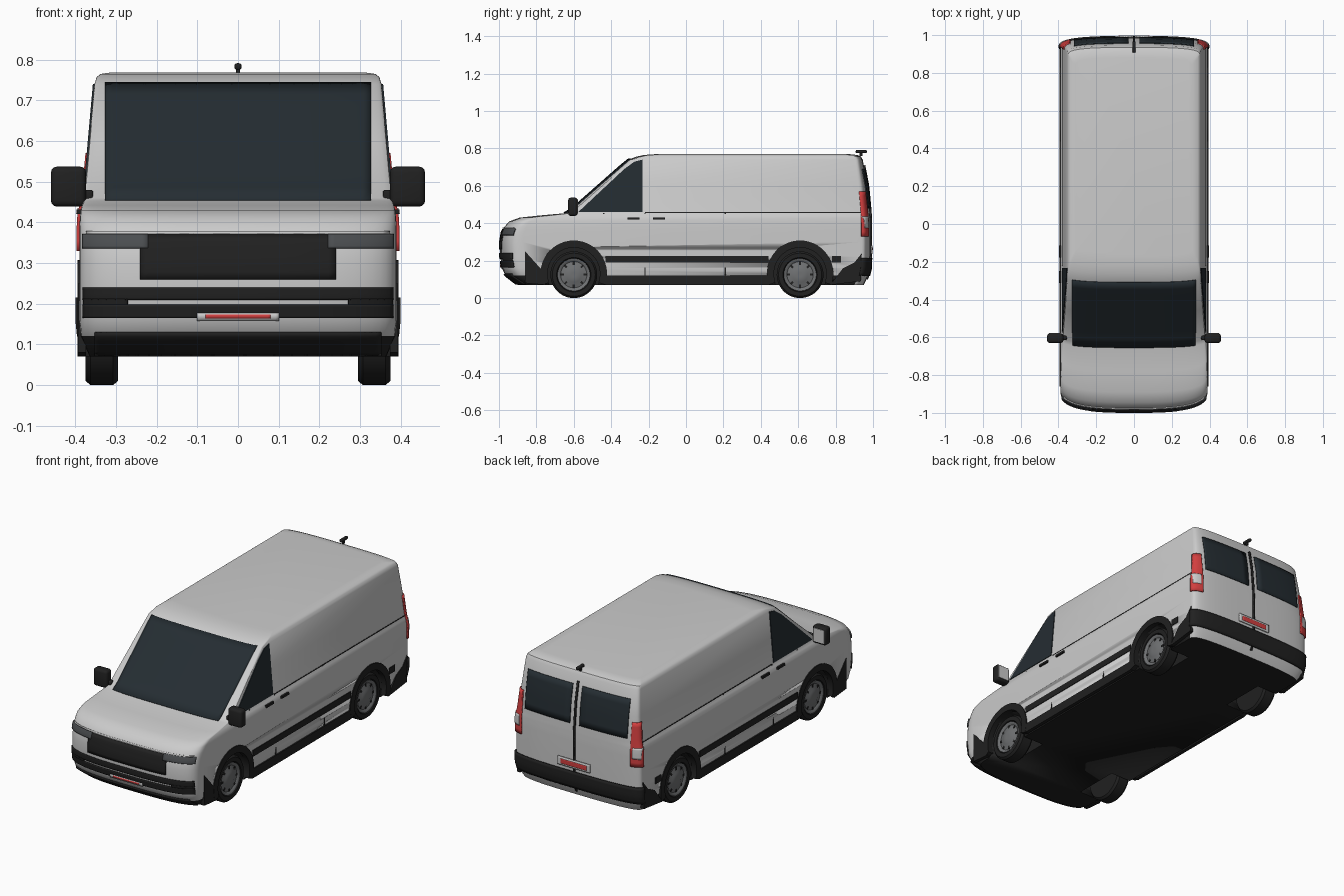
import bpy, bmesh
from math import sin, cos, pi, asin, radians
from mathutils import Matrix

if "Cube" in bpy.data.objects:
    bpy.data.objects.remove(bpy.data.objects["Cube"])

def mat(name, r, g, b):
    m = bpy.data.materials.new(name)
    m.diffuse_color = (r, g, b, 1)
    m.use_nodes = True
    m.node_tree.nodes["Principled BSDF"].inputs["Base Color"].default_value = m.diffuse_color
    return m

PAINT = mat("paint", .6, .61, .63)
BLACK = mat("black_plastic", .015, .015, .015)
GLASS = mat("dark_glass", .018, .026, .032)
LAMP = mat("lamp_grey", .07, .075, .08)
RED = mat("red", .65, .05, .05)
WHITE = mat("white", .75, .75, .72)
RIM = mat("rim_grey", .16, .165, .17)

# Body rings: z, half width, front y, front corner depth, rear y, rear corner depth
RINGS = [
    (.070, .365, -.900, .10, .950, .05), (.120, .386, -.965, .11, .975, .05),
    (.160, .390, -.984, .12, .985, .05), (.220, .390, -.993, .12, .986, .05),
    (.300, .390, -.994, .12, .987, .05), (.350, .390, -.985, .12, .987, .05),
    (.380, .390, -.972, .12, .987, .05), (.410, .389, -.945, .11, .987, .05),
    (.430, .387, -.890, .10, .986, .05), (.442, .384, -.780, .08, .986, .05),
    (.453, .379, -.655, .04, .985, .05), (.460, .378, -.630, .03, .985, .05),
    (.600, .3655, -.471, .03, .972, .05), (.740, .353, -.312, .03, .945, .04),
    (.757, .348, -.262, .04, .935, .04), (.765, .338, -.225, .04, .915, .04),
    (.769, .310, -.170, .04, .880, .04)]
N = 3  # corner squareness

def ring_at(z):
    z = min(max(z, RINGS[0][0]), RINGS[-1][0])
    for a, b in zip(RINGS, RINGS[1:]):
        if z <= b[0]:
            f = (z - a[0]) / (b[0] - a[0])
            return [p + (q - p) * f for p, q in zip(a, b)]

def end_point(z, t, rear, off=0):
    """Point on the nose or tail at height z and corner angle t."""
    _, w, yf, df, yr, dr = ring_at(z)
    s = -1 if t < 0 else 1
    x = s * w * abs(sin(t)) ** (2 / N) + off * sin(t)
    drop = 1 - max(cos(t), 0) ** (2 / N)
    y = yr - dr * drop + off * cos(t) if rear else yf + df * drop - off * cos(t)
    return (x, y, z)

def finish(name, bm, m, angle=35):
    bmesh.ops.recalc_face_normals(bm, faces=bm.faces)
    me = bpy.data.meshes.new(name)
    bm.to_mesh(me)
    bm.free()
    for k in (m if isinstance(m, list) else [m]):
        me.materials.append(k)
    ob = bpy.data.objects.new(name, me)
    bpy.context.collection.objects.link(ob)
    bpy.ops.object.select_all(action='DESELECT')
    ob.select_set(True)
    bpy.context.view_layer.objects.active = ob
    bpy.ops.object.shade_smooth_by_angle(angle=radians(angle))
    return ob

def end_panel(name, x0, x1, z0, z1, m, rear=False, off=.002, nx=16, nz=6):
    """Thin panel that follows the nose or tail surface."""
    bm = bmesh.new()
    rows = []
    for j in range(nz + 1):
        z = z0 + (z1 - z0) * j / nz
        w = ring_at(z)[1]
        ang = [(-1 if x < 0 else 1) * asin(min(1, abs(x) / w) ** (N / 2)) for x in (x0, x1)]
        rows.append([bm.verts.new(end_point(z, ang[0] + (ang[1] - ang[0]) * i / nx, rear, off))
                     for i in range(nx + 1)])
    for a, b in zip(rows, rows[1:]):
        for i in range(nx):
            bm.faces.new((a[i], a[i + 1], b[i + 1], b[i]))
    ob = finish(name, bm, m)
    mod = ob.modifiers.new("thickness", 'SOLIDIFY')
    mod.thickness, mod.offset = .008, 0

def side_panel(name, pts, m, off=.004, thick=.02):
    """(y, z) outline laid on both flanks."""
    for s, tag in ((1, "right"), (-1, "left")):
        bm = bmesh.new()
        out, inn = [[bm.verts.new((s * (ring_at(max(z, .16))[1] + o), y, z)) for y, z in pts]
                    for o in (off, off - thick)]
        bm.faces.new(out)
        bm.faces.new(inn)
        for i in range(len(pts)):
            k = (i + 1) % len(pts)
            bm.faces.new((out[i], out[k], inn[k], inn[i]))
        finish(f"{name}_{tag}", bm, m)

def side_rect(name, y0, y1, z0, z1, m, off=.004):
    side_panel(name, [(y0, z0), (y1, z0), (y1, z1), (y0, z1)], m, off)

def box(name, c, size, m, bevel=0, seg=3):
    bm = bmesh.new()
    bmesh.ops.create_cube(bm, size=1, matrix=Matrix.Translation(c) @ Matrix.Diagonal((*size, 1)))
    if bevel:
        bmesh.ops.bevel(bm, geom=bm.edges[:], offset=bevel, segments=seg, affect='EDGES', profile=.5)
    return finish(name, bm, m)

def lathe(name, prof, c, s, m, steps=48):
    """Revolve (radius, x) profile about a sideways axle."""
    bm = bmesh.new()
    loops = [[bm.verts.new((s * (c[0] + x), c[1] + r * cos(2 * pi * i / steps), c[2] + r * sin(2 * pi * i / steps)))
              for i in range(steps)] for r, x in prof]
    for a, b in zip(loops, loops[1:]):
        for i in range(steps):
            k = (i + 1) % steps
            bm.faces.new((a[i], a[k], b[k], b[i]))
    bm.faces.new(loops[0])
    bm.faces.new(loops[-1])
    return finish(name, bm, m)

# Body shell
bm = bmesh.new()
C = 14
loops = []
for r in RINGS:
    ts = [-pi / 2 + pi * i / (2 * C) for i in range(2 * C + 1)]
    pts = [end_point(r[0], t, False) for t in ts] + [end_point(r[0], t, True) for t in reversed(ts)]
    loops.append([bm.verts.new(p) for p in pts])
for j, (a, b) in enumerate(zip(loops, loops[1:])):
    for i in range(len(a)):
        k = (i + 1) % len(a)
        f = bm.faces.new((a[i], a[k], b[k], b[i]))
        if j == 0 and f.calc_center_median().y < .85:
            f.material_index = 1
bm.faces.new(loops[0]).material_index = 1
bm.faces.new(loops[-1])
body = finish("body_shell", bm, [PAINT, BLACK])

# Wheel wells cut into the shell
AXLES = (("front", -.60), ("rear", .61))
for _, y in AXLES:
    for s in (1, -1):
        cut = lathe("well_cutter", [(.143, -.1), (.143, .1)], (.34, y, .13), s, [PAINT, BLACK])
        cut.hide_render = True
        for p in cut.data.polygons:
            p.material_index = 1
        mod = body.modifiers.new("well", 'BOOLEAN')
        mod.operation, mod.object, mod.solver = 'DIFFERENCE', cut, 'EXACT'
        bpy.context.view_layer.objects.active = body
        bpy.ops.object.modifier_apply(modifier=mod.name)
        bpy.data.objects.remove(cut)

# Wheels and arch cladding
for tag, y in AXLES:
    arc = [-.34 + (pi + .68) * i / 28 for i in range(29)]
    side_panel(f"{tag}_arch", [(y + .178 * cos(a), .13 + .178 * sin(a)) for a in arc] +
               [(y + .14 * cos(a), .13 + .14 * sin(a)) for a in reversed(arc)], BLACK, .005, .03)
    for s, side in ((1, "right"), (-1, "left")):
        c = (.335, y, .125)
        lathe(f"{tag}_{side}_tyre", [(.09, -.04), (.115, -.04), (.125, -.028), (.125, .028), (.115, .04),
                                     (.092, .04), (.086, .025)], c, s, BLACK)
        lathe(f"{tag}_{side}_rim", [(.087, .02), (.087, .037), (.078, .035), (.07, .028), (.04, .036),
                                    (.03, .04), (.012, .04)], c, s, RIM)
        for i in range(8):
            a = 2 * pi * i / 8
            slot = box(f"{tag}_{side}_rim_slot", (0, 0, 0), (.006, .02, .011), BLACK)
            slot.location = (s * .3645, y + .06 * cos(a), .125 + .06 * sin(a))
            slot.rotation_euler.x = a

# Flank trim, bumper corners, seams and handles
side_rect("rub_strip_middle", -.43, .44, .19, .225, BLACK)
side_rect("rub_strip_rear", .78, .83, .19, .225, BLACK)
side_rect("sill", -.43, .44, .07, .12, BLACK)
side_panel("front_bumper_corner", [(-.86, .25), (-.86, .08), (-.75, .07), (-.77, .15)], BLACK)
side_panel("rear_bumper_corner", [(.77, .07), (.935, .09), (.94, .24), (.90, .19), (.84, .16)], BLACK)
side_rect("belt_seam", -.22, .935, .454, .459, BLACK, .0015)
for y in (-.44, -.22, .21):
    side_rect("door_seam", y - .003, y + .003, .12, .456, BLACK, .0015)
for y in (-.28, -.145):
    side_rect("door_handle", y - .032, y + .032, .42, .432, BLACK, .01)

# Glass
side_panel("cab_window", [(-.575, .461), (-.232, .461), (-.232, .74), (-.275, .73), (-.33, .69)], GLASS)
end_panel("windscreen", -.325, .325, .454, .742, GLASS, nz=10)
for s in (1, -1):
    end_panel("rear_window", s * .03, s * .315, .48, .69, GLASS, True)

# Nose
end_panel("grille", -.24, .24, .26, .368, BLACK)
end_panel("grille_top_trim", -.37, .37, .371, .377, WHITE, nz=2)
end_panel("upper_intake", -.378, .378, .21, .24, BLACK, nx=24)
end_panel("lower_intake", -.378, .378, .165, .198, BLACK, nx=24)
end_panel("front_chin", -.35, .35, .075, .13, BLACK, nx=24)
end_panel("front_plate", -.10, .10, .158, .178, WHITE, off=.003, nz=2)
end_panel("front_plate_band", -.08, .08, .164, .174, RED, off=.004, nz=2)
for s in (1, -1):
    end_panel("headlamp", s * .22, s * .378, .336, .37, LAMP, off=.003)
    end_panel("side_intake", s * .27, s * .376, .198, .212, BLACK)

# Tail
end_panel("rear_bumper", -.40, .40, .12, .215, BLACK, True, off=.006, nx=32)
end_panel("rear_door_seal", -.005, .005, .10, .71, BLACK, True, off=.004, nx=2, nz=12)
end_panel("rear_plate", -.10, .10, .235, .28, WHITE, True, off=.006)
end_panel("rear_plate_band", -.08, .08, .245, .27, RED, True, off=.008)
for s in (1, -1):
    end_panel("tail_lamp", s * .335, s * .40, .33, .57, RED, True, off=.003, nz=10)
    end_panel("reverse_lamp", s * .345, s * .386, .375, .435, WHITE, True, off=.005)

# Mirrors
for s, side in ((1, "right"), (-1, "left")):
    box(f"{side}_mirror", (s * .417, -.605, .488), (.086, .05, .098), BLACK, .014)
    box(f"{side}_mirror_glass", (s * .42, -.579, .49), (.064, .004, .074), WHITE)
    box(f"{side}_mirror_arm", (s * .376, -.60, .465), (.04, .03, .03), BLACK, .006)

# Roof aerial
box("aerial", (0, .937, .783), (.018, .06, .017), BLACK, .007)
box("aerial_foot", (0, .935, .77), (.01, .015, .02), BLACK)
